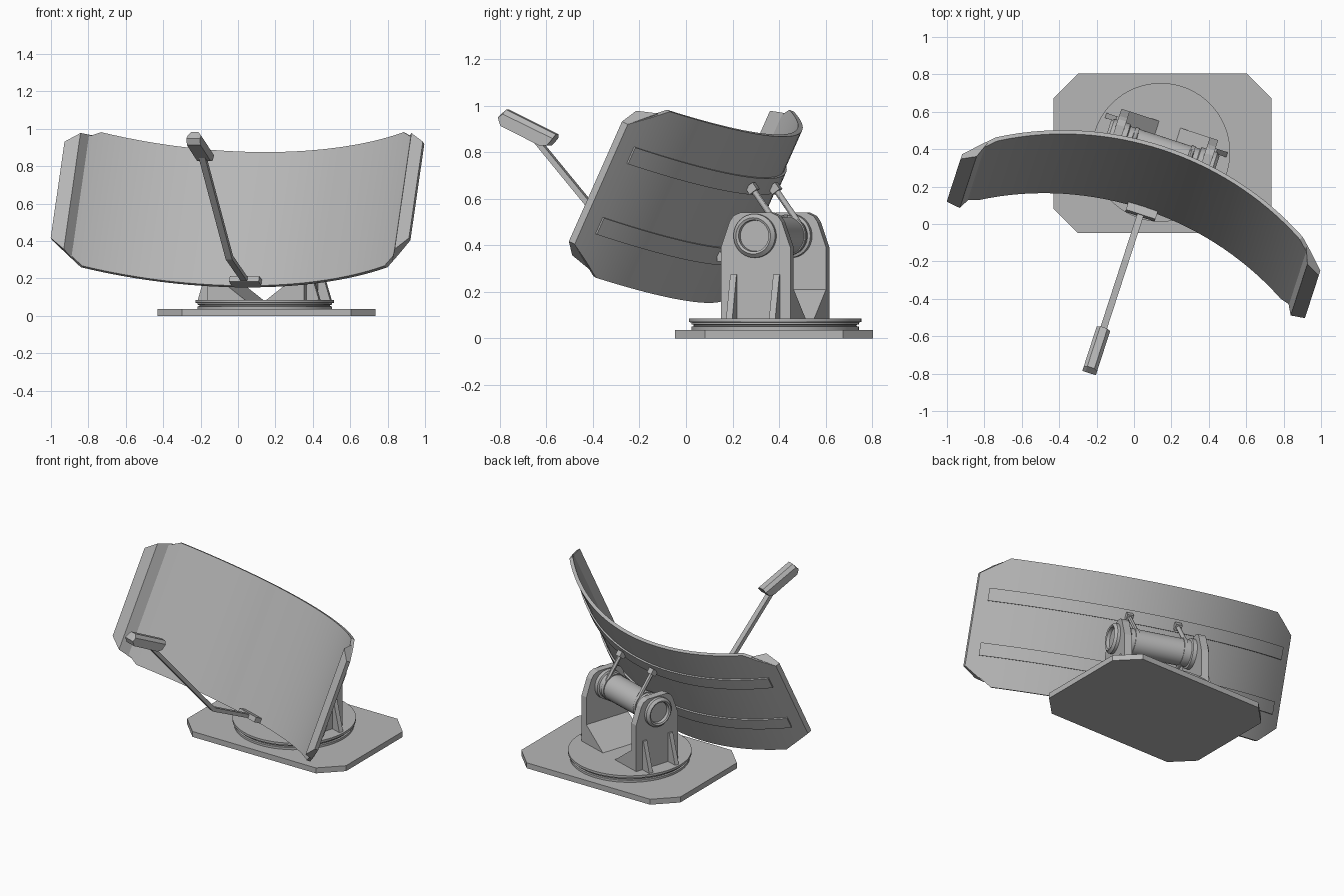
import bpy, bmesh
from math import radians, pi, asin, sin, cos
from mathutils import Matrix, Vector

cube = bpy.data.objects.get("Cube")
if cube:
    bpy.data.objects.remove(cube, do_unlink=True)

grey = bpy.data.materials.new("neutral_grey")
grey.use_nodes = True
grey.diffuse_color = (0.47, 0.47, 0.47, 1)
grey.node_tree.nodes["Principled BSDF"].inputs["Base Color"].default_value = grey.diffuse_color

# Frames: ground, turned mount, tilted reflector (y = depth, z = height)
GROUND = Matrix.Translation((0.152, 0.378, 0))
MOUNT = Matrix.Translation((0.143, 0.383, 0)) @ Matrix.Rotation(radians(-18), 4, 'Z')
DISH = MOUNT @ Matrix.Rotation(radians(-25), 4, 'X')


def finish(name, bm, frame, smooth=False):
    bmesh.ops.recalc_face_normals(bm, faces=bm.faces[:])
    bm.transform(frame)
    mesh = bpy.data.meshes.new(name)
    bm.to_mesh(mesh)
    bm.free()
    mesh.materials.append(grey)
    ob = bpy.data.objects.new(name, mesh)
    bpy.context.collection.objects.link(ob)
    if smooth:
        bpy.ops.object.select_all(action='DESELECT')
        ob.select_set(True)
        bpy.context.view_layer.objects.active = ob
        bpy.ops.object.shade_smooth_by_angle(angle=radians(30))
    return ob


def loft(name, rings, frame, smooth=False):
    """Skin a row of equal closed rings and cap both ends."""
    bm = bmesh.new()
    rows = [[bm.verts.new(p) for p in ring] for ring in rings]
    n = len(rows[0])
    for a, b in zip(rows, rows[1:]):
        for i in range(n):
            j = (i + 1) % n
            bm.faces.new((a[i], a[j], b[j], b[i]))
    bm.faces.new(rows[0])
    bm.faces.new(rows[-1])
    return finish(name, bm, frame, smooth)


def prism_x(name, outline, x0, x1, frame):
    return loft(name, [[(x, a, b) for a, b in outline] for x in (x0, x1)], frame)


def lathe(name, profile, frame, sides=48):
    """Turn (radius, height) pairs around the frame's z axis."""
    rings = [[(r * cos(2 * pi * i / sides), r * sin(2 * pi * i / sides), h)
              for i in range(sides)] for r, h in profile]
    return loft(name, rings, frame, True)


def rod(name, p, q, radius, sides, frame):
    p, q = Vector(p), Vector(q)
    bm = bmesh.new()
    bmesh.ops.create_cone(bm, cap_ends=True, segments=sides, radius1=radius,
                          radius2=radius, depth=(q - p).length)
    turn = (q - p).to_track_quat('Z', 'Y').to_matrix().to_4x4()
    bm.transform(Matrix.Translation((p + q) / 2) @ turn @ Matrix.Rotation(pi / sides, 4, 'Z'))
    return finish(name, bm, frame, sides > 8)


# Ground plate with cut corners
X, Y, CUT = 0.582, 0.426, 0.13
corners = [(-X, -Y + CUT), (-X + CUT, -Y), (X - CUT, -Y), (X, -Y + CUT)]
corners += [(-x, -y) for x, y in corners]
loft("ground_plate", [[(x, y, z) for x, y in corners] for z in (0, 0.036)], GROUND)

# Turntable with a groove round its rim
lathe("turntable", [(0.36, 0.034), (0.36, 0.05), (0.35, 0.052), (0.35, 0.058), (0.36, 0.06),
                    (0.36, 0.068), (0.371, 0.07), (0.371, 0.085)], MOUNT, 64)

# Yoke: bearing brackets, inner wedges and outer gussets
AXLE = 0.44
half = [(0.157, 0.08), (0.157, 0.39), (0.118, 0.5), (0.1, 0.526), (0.07, 0.54)]
outline = half + [(-y, z) for y, z in reversed(half)]
for side, tag in ((1, "left"), (-1, "right")):
    prism_x(tag + "_bracket", outline, side * 0.225, side * 0.272, MOUNT)
    wedge = [(0.235, 0.08), (0.235, 0.21), (0.225, 0.21), (0.06, 0.085), (0.06, 0.08)]
    loft(tag + "_wedge", [[(side * x, y, z) for x, z in wedge] for y in (-0.157, 0.157)], MOUNT)
    rib = [(0.265, 0.08), (0.265, 0.275), (0.282, 0.275), (0.342, 0.08)]
    for y in (-0.097, 0.097):
        loft(tag + "_gusset", [[(side * x, y + t, z) for x, z in rib] for t in (-0.014, 0.014)],
             MOUNT)

# Axle drum with hollow collared ends
end = [(0.066, 0.28), (0.068, 0.3), (0.078, 0.305), (0.094, 0.29), (0.094, 0.2), (0.083, 0.195)]
drum = end + [(r, -h) for r, h in reversed(end)]
lathe("axle_drum", drum, MOUNT @ Matrix.Translation((0, 0, AXLE)) @ Matrix.Rotation(pi / 2, 4, 'Y'))

# Curved reflector, built from an arc with cut corners
R, BACK, WIDE, CORNER = 1.585, -0.334, 1.007, 0.862
LOW, HIGH = 0.012, 0.80


def on_arc(x, off, z):
    t = asin(x / R)
    return ((R + off) * sin(t), BACK - R + (R + off) * cos(t), z)


def limits(x):
    inset = 0.11 * max(0, abs(x) - CORNER) / (WIDE - CORNER)
    return LOW + inset, HIGH - inset


def curved_plate(name, xs, near, far, span=None):
    rings = []
    for x in xs:
        a, b = span or limits(x)
        rings.append([on_arc(x, near, a), on_arc(x, far, a), on_arc(x, far, b), on_arc(x, near, b)])
    return loft(name, rings, DISH, True)


def steps(w, n):
    return [w * (2 * i / n - 1) for i in range(n + 1)]


curved_plate("reflector", [-WIDE, -0.93] + steps(CORNER, 32) + [0.93, WIDE], -0.022, 0)

# Stiffening straps across the back
MID = 0.4
for z, tag in ((0.567, "upper"), (0.233, "lower")):
    curved_plate(tag + "_strap", steps(0.945, 36), -0.005, 0.01, (z - 0.039, z + 0.039))

# Raised ribs along the front of both ends, as (x, depth) sections
section = [(0.895, -0.29), (0.93, -0.374), (WIDE, -0.39), (WIDE, -0.361)]
for side, tag in ((1, "left"), (-1, "right")):
    loft(tag + "_end_rib", [[(side * x, BACK + d, limits(x)[k]) for x, d in section]
                            for k in (0, 1)], DISH)

# Struts from the drum to the straps, with bands around the drum
for x, tag in ((0.157, "left"), (-0.157, "right")):
    for s, level in ((1, "upper"), (-1, "lower")):
        foot = Vector((x, BACK, MID + s * 0.17))
        tip = Vector((x, -0.155, MID + s * 0.07))
        rod(tag + "_" + level + "_strut", foot, tip, 0.013, 12, DISH)
        rod(tag + "_" + level + "_socket", foot, foot.lerp(tip, 0.17), 0.029, 4, DISH)
    rod(tag + "_drum_band", (x - 0.011, -0.186, MID), (x + 0.011, -0.186, MID), 0.088, 32, DISH)

# Feed boom: foot, bent arm and feed head
foot = [(-0.405, 0.013), (-0.405, 0.045), (-0.345, 0.045), (-0.345, 0.013)]
prism_x("boom_foot", foot, -0.083, 0.083, DISH)
arm = [(-0.36, 0.017), (-0.69, 0.011), (-1.37, 0.318), (-1.37, 0.344), (-0.684, 0.036),
       (-0.36, 0.04)]
prism_x("boom_arm", arm, -0.018, 0.018, DISH)
head = [(-1.511, 0.38), (-1.525, 0.335), (-1.5, 0.308), (-1.307, 0.305), (-1.275, 0.32),
        (-1.262, 0.378)]
loft("feed_head", [[(x, d, min(z, cap)) for d, z in head]
                   for x, cap in ((-0.038, 0.358), (-0.02, 0.38), (0.02, 0.38), (0.038, 0.358))], DISH)
